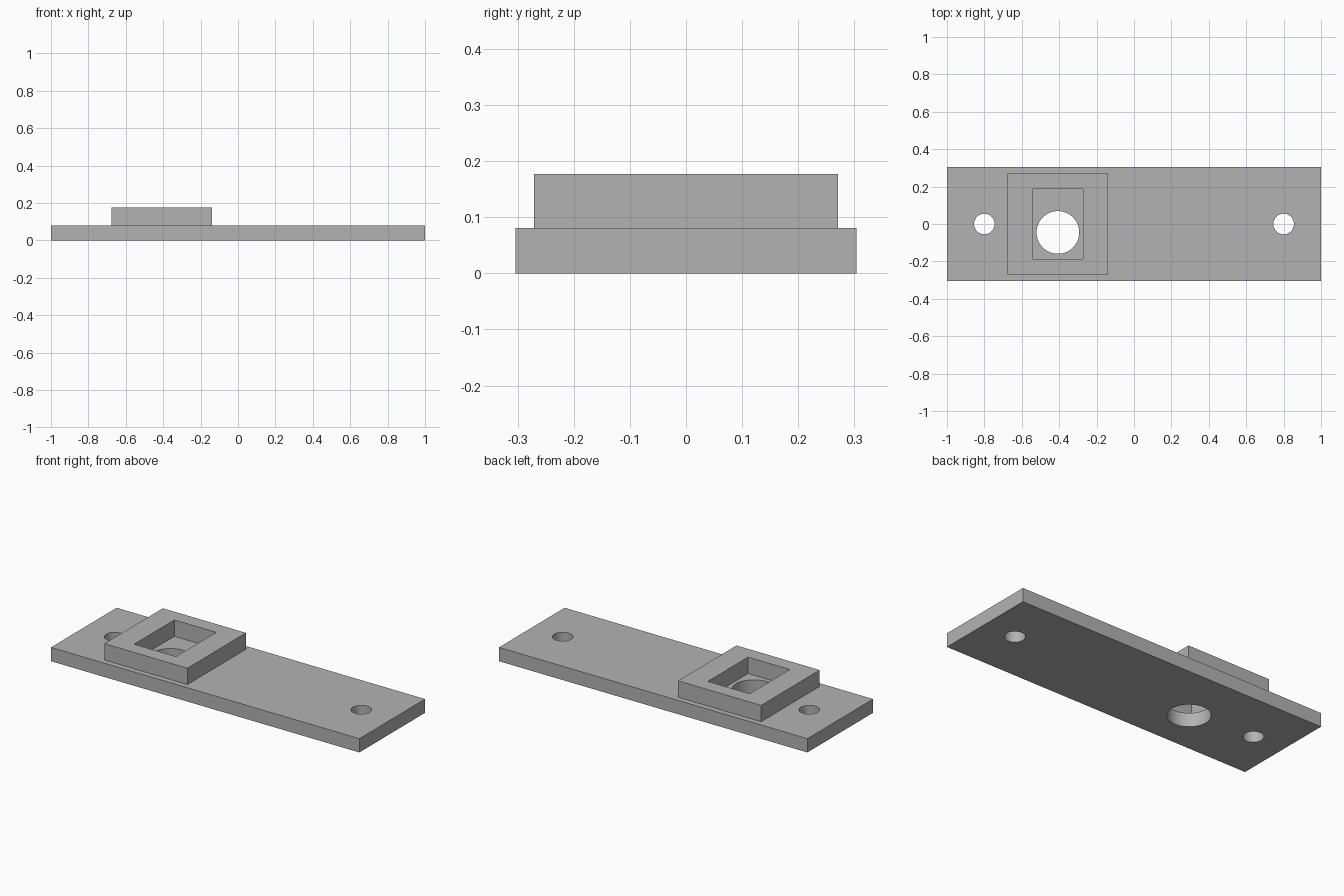
import bpy
import math

if "Cube" in bpy.data.objects:
    bpy.data.objects.remove(bpy.data.objects["Cube"])

PLATE_TOP = 0.081
COLLAR_TOP = 0.177

grey = bpy.data.materials.new("plain grey")
grey.diffuse_color = (0.45, 0.45, 0.45, 1)
grey.use_nodes = True
grey.node_tree.nodes["Principled BSDF"].inputs["Base Color"].default_value = grey.diffuse_color


def box(name, x0, x1, y0, y1, z0, z1):
    bpy.ops.mesh.primitive_cube_add(size=1, location=((x0 + x1) / 2, (y0 + y1) / 2, (z0 + z1) / 2))
    ob = bpy.context.object
    ob.name = name
    ob.scale = (x1 - x0, y1 - y0, z1 - z0)
    bpy.ops.object.transform_apply(location=True, scale=True)
    ob.data.materials.append(grey)
    return ob


def hole_cutter(x, y, radius):
    bpy.ops.mesh.primitive_cylinder_add(vertices=64, radius=radius, depth=0.4,
                                        location=(x, y, PLATE_TOP / 2))
    ob = bpy.context.object
    ob.data.materials.append(grey)
    return ob


def cut(target, cutter):
    cutter.hide_render = True
    mod = target.modifiers.new("cut", 'BOOLEAN')
    mod.operation = 'DIFFERENCE'
    mod.solver = 'EXACT'
    mod.object = cutter
    bpy.ops.object.select_all(action='DESELECT')
    target.select_set(True)
    bpy.context.view_layer.objects.active = target
    bpy.ops.object.modifier_apply(modifier=mod.name)
    bpy.data.objects.remove(cutter, do_unlink=True)


# Base plate with two screw holes and one large off-centre hole
plate = box("base_plate", -1, 1, -0.304, 0.304, 0, PLATE_TOP)
for x, y, r in ((-0.8, 0, 0.055), (0.8, 0, 0.055), (-0.407, -0.045, 0.114)):
    cut(plate, hole_cutter(x, y, r))
bpy.ops.object.shade_smooth_by_angle(angle=math.radians(30))

# Raised rectangular collar with an open window
collar = box("raised_collar", -0.677, -0.138, -0.271, 0.271, PLATE_TOP, COLLAR_TOP)
cut(collar, box("window_cutter", -0.543, -0.272, -0.186, 0.186, 0, 0.3))
